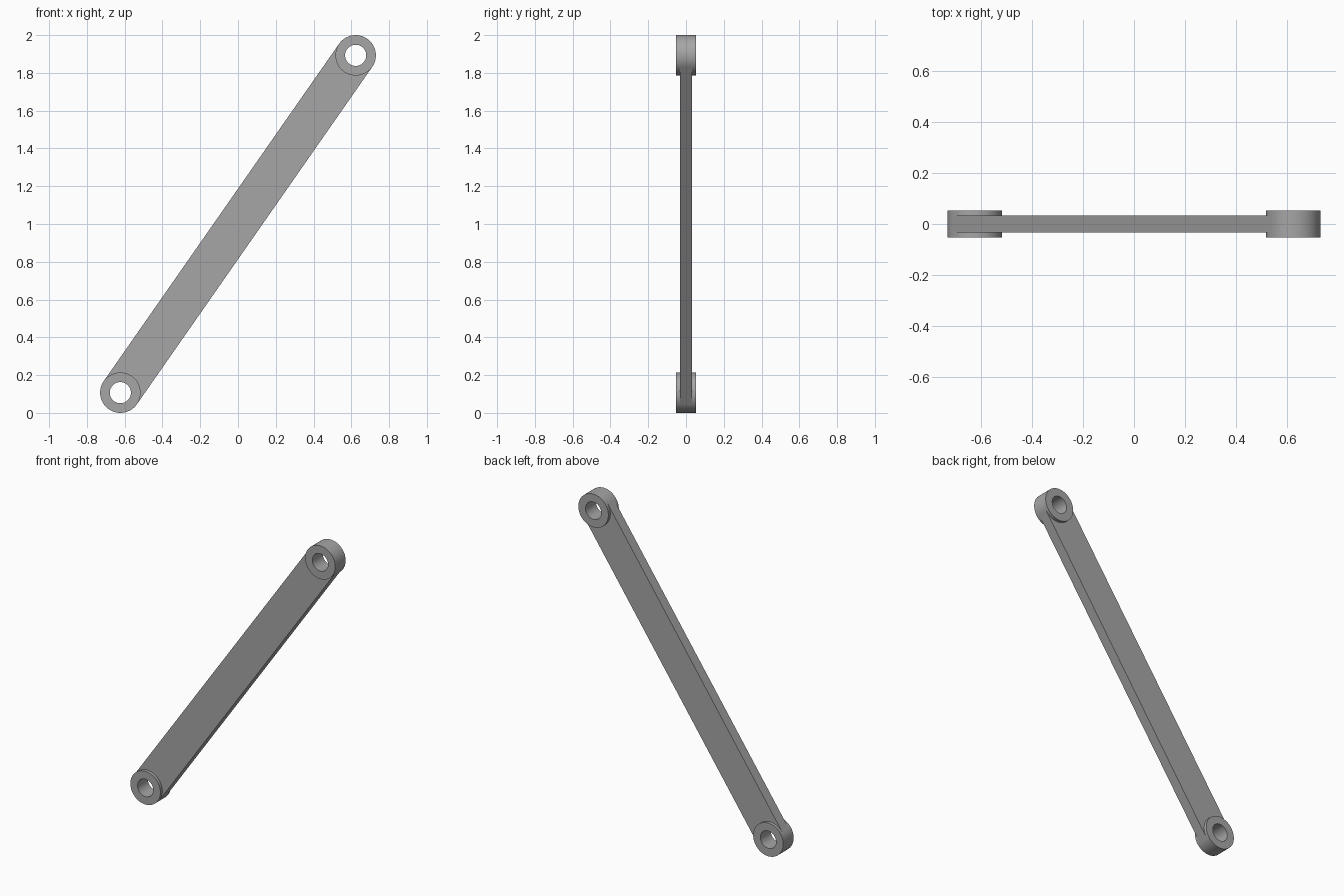
import bpy, bmesh, math
from mathutils import Matrix

RADIUS, BORE = 0.107, 0.056
BOSS_HALF, BAR_HALF = 0.053, 0.033
END_X, END_Z = 0.623, 0.893
SEGMENTS = 64

cube = bpy.data.objects.get("Cube")
if cube:
    bpy.data.objects.remove(cube)

grey = bpy.data.materials.new("plain_grey")
grey.use_nodes = True
colour = (0.38, 0.38, 0.38, 1)
grey.diffuse_color = colour
grey.node_tree.nodes["Principled BSDF"].inputs["Base Color"].default_value = colour

# The link lies along local x, then tilts upright about y
reach = math.hypot(END_X, END_Z)
tilt = Matrix.Translation((0, 0, 1)) @ Matrix.Rotation(-math.atan2(END_Z, END_X), 4, "Y")


def finish(name, bm):
    bmesh.ops.recalc_face_normals(bm, faces=bm.faces)
    bm.transform(tilt)
    mesh = bpy.data.meshes.new(name)
    bm.to_mesh(mesh)
    bm.free()
    mesh.materials.append(grey)
    obj = bpy.data.objects.new(name, mesh)
    bpy.context.collection.objects.link(obj)
    bpy.ops.object.select_all(action="DESELECT")
    obj.select_set(True)
    bpy.context.view_layer.objects.active = obj
    bpy.ops.object.shade_smooth_by_angle(angle=math.radians(30))


# Bored round boss: a rectangular section swept round the pin axis
def boss(name, x):
    bm = bmesh.new()
    section = [(BORE, -BOSS_HALF), (RADIUS, -BOSS_HALF), (RADIUS, BOSS_HALF), (BORE, BOSS_HALF)]
    rings = []
    for i in range(SEGMENTS):
        a = math.tau * i / SEGMENTS
        rings.append([bm.verts.new((x + r * math.cos(a), y, r * math.sin(a))) for r, y in section])
    for i, ring in enumerate(rings):
        following = rings[(i + 1) % SEGMENTS]
        for j in range(4):
            k = (j + 1) % 4
            bm.faces.new((ring[j], ring[k], following[k], following[j]))
    finish(name, bm)


boss("upper_boss", reach)
boss("lower_boss", -reach)

# Flat bar tangent to both bosses, its ends hollowed to fit round them
bm = bmesh.new()
rows = []
for i in range(SEGMENTS // 2 + 1):
    a = math.pi * i / (SEGMENTS // 2) - math.pi / 2
    x, z = reach - RADIUS * math.cos(a), RADIUS * math.sin(a)
    rows.append([bm.verts.new((sx * x, y, z))
                 for sx, y in ((-1, -BAR_HALF), (1, -BAR_HALF), (1, BAR_HALF), (-1, BAR_HALF))])
for low, high in zip(rows, rows[1:]):
    for j in range(4):
        k = (j + 1) % 4
        bm.faces.new((low[j], low[k], high[k], high[j]))
bm.faces.new(rows[0])
bm.faces.new(rows[-1])
finish("link_bar", bm)
